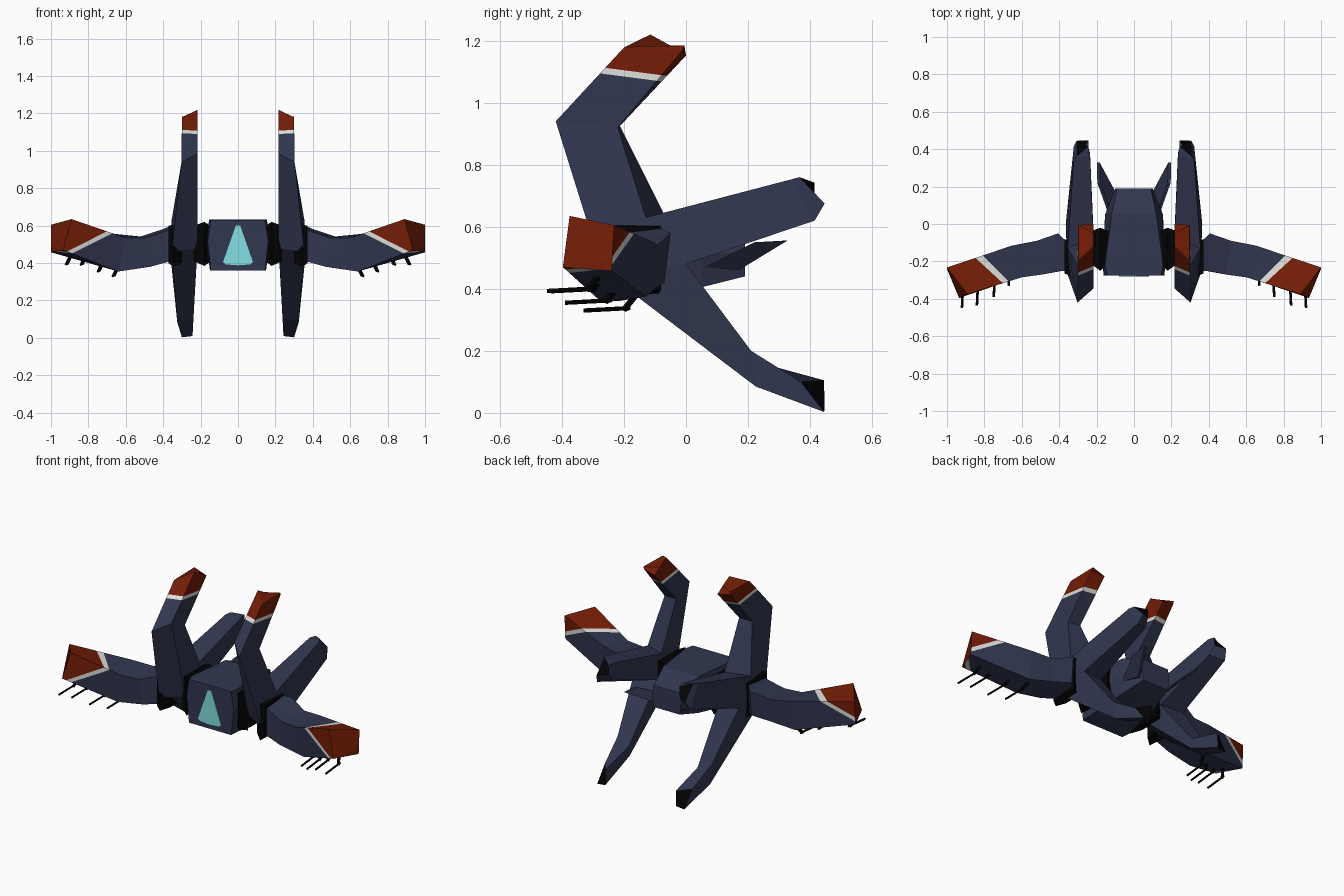
import bpy, bmesh
from mathutils import Vector as V

if "Cube" in bpy.data.objects:
    bpy.data.objects.remove(bpy.data.objects["Cube"])


def mat(name, r, g, b):
    m = bpy.data.materials.new(name)
    m.diffuse_color = (r, g, b, 1)
    m.use_nodes = True
    m.node_tree.nodes["Principled BSDF"].inputs["Base Color"].default_value = m.diffuse_color
    return m


NAVY = mat("navy hull", .031, .038, .080)
RED = mat("brick red", .175, .012, .002)
WHITE = mat("pale stripe", .74, .74, .72)
BLACK = mat("near black", .001, .001, .001)
TEAL = mat("teal glass", .22, .74, .76)


def loft(bm, sections, cap_start=True):
    """Skin a row of equal-sided sections, cap the ends and return the last cap."""
    rows = [[bm.verts.new(p) for p in s] for s in sections]
    n = len(rows[0])
    for a, b in zip(rows, rows[1:]):
        for i in range(n):
            bm.faces.new((a[i], a[(i + 1) % n], b[(i + 1) % n], b[i]))
    if cap_start:
        bm.faces.new(rows[0][::-1])
    return bm.faces.new(rows[-1])


def paint(bm, co, no, width, where=lambda c: True):
    """Cut a stripe (slot 2) and colour everything beyond it (slot 1)."""
    co, no = V(co), V(no).normalized()
    for d in (0, width):
        geom = [f for f in bm.faces if where(f.calc_center_median())]
        geom += list({e for f in geom for e in f.edges}) + list({v for f in geom for v in f.verts})
        bmesh.ops.bisect_plane(bm, geom=geom, plane_co=co + no * d, plane_no=no)
    for f in bm.faces:
        c = f.calc_center_median()
        d = (c - co).dot(no)
        if d > 0 and where(c):
            f.material_index = 2 if d < width else 1


def finish(bm, name, mats, mirror=True):
    bmesh.ops.remove_doubles(bm, verts=bm.verts, dist=.0005)
    bmesh.ops.recalc_face_normals(bm, faces=bm.faces)
    me = bpy.data.meshes.new(name)
    bm.to_mesh(me)
    bm.free()
    ob = bpy.data.objects.new(name, me)
    bpy.context.collection.objects.link(ob)
    for m in mats:
        me.materials.append(m)
    if mirror:
        ob.modifiers.new("mirror", 'MIRROR')
    return ob


def blade(xi, xo, of, inf, inb, ob):
    """Section of a side blade: (y, z) of outer/inner front and inner/outer back."""
    return [V((x, *p)) for x, p in ((xo, of), (xi, inf), (xi, inb), (xo, ob))]


def slab(x, y0, y1, z0, z1):
    return [V((x, y0, z0)), V((x, y1, z0)), V((x, y1, z1)), V((x, y0, z1))]


# central body: six-sided sections running front to back
bm = bmesh.new()
loft(bm, [[V((sx * w, y, z)) for sx, w, z in
           ((-1, wt, zt), (1, wt, zt), (1, wm, zm), (1, wb, zb), (-1, wb, zb), (-1, wm, zm))]
          for y, wt, wm, wb, zt, zm, zb in (
    (-.275, .145, .162, .145, .63, .52, .36),
    (-.22, .155, .168, .15, .632, .51, .36),
    (.05, .12, .155, .12, .632, .51, .405),
    (.19, .09, .10, .09, .575, .52, .44))])
finish(bm, "body", [NAVY], False)

# cockpit window plate
bm = bmesh.new()
outline = [(.012, .60), (.08, .405), (.065, .393), (0, .388), (-.065, .393), (-.08, .405), (-.012, .60)]
loft(bm, [[V((x, y, z)) for x, z in outline] for y in (-.272, -.28)])
finish(bm, "cockpit_window", [TEAL], False)

# dark joints between body and blades, and between blades and arms
bm = bmesh.new()
loft(bm, [slab(.13, -.20, -.04, .42, .59), slab(.18, -.25, -.02, .385, .62),
          slab(.235, -.21, -.04, .41, .60)])
finish(bm, "inner_joint", [BLACK])
bm = bmesh.new()
loft(bm, [slab(.30, -.24, -.10, .40, .58), slab(.345, -.275, -.09, .38, .605),
          slab(.372, -.265, -.08, .40, .60)])
finish(bm, "outer_joint", [BLACK])

# three-pointed side blade: horn, rear wing and leg around a triangular hub
bm = bmesh.new()
Ao, Bo, Co = V((.355, -.27, .46)), V((.355, -.13, .63)), V((.365, 0, .48))
Ai, Bi, Ci = V((.217, -.21, .48)), V((.217, -.07, .64)), V((.217, -.03, .49))
for tri in ((Ao, Bo, Co), (Ai, Ci, Bi)):
    bm.faces.new([bm.verts.new(p) for p in tri])
loft(bm, [[Ao, Ai, Bi, Bo],
          blade(.217, .302, (-.42, .94), (-.345, .985), (-.213, .925), (-.22, .92)),
          blade(.217, .30, (-.20, 1.178), (-.12, 1.215), (0, 1.152), (-.015, 1.165)),
          blade(.217, .298, (-.19, 1.18), (-.115, 1.22), (-.05, 1.184), (-.005, 1.184))], False)
wing_end = loft(bm, [[Bo, Bi, Ci, Co],
                     blade(.235, .322, (.34, .753), (.37, .745), (.38, .64), (.415, .62)),
                     blade(.245, .305, (.366, .76), (.415, .742), (.415, .69), (.447, .675))], False)
leg_end = loft(bm, [[Ao, Ai, Ci, Co],
                    blade(.238, .325, (.225, .085), (.215, .105), (.225, .165), (.21, .20)),
                    blade(.243, .30, (.445, .003), (.447, .01), (.445, .105), (.37, .10))], False)
for f in (wing_end, leg_end):  # black thruster ends
    f.material_index = 3
bmesh.ops.remove_doubles(bm, verts=bm.verts, dist=.0005)
paint(bm, (.25, -.28, 1.095), (0, .13, .99), .02, lambda c: c.z > .7 and c.y < .05)
finish(bm, "side_blade", [NAVY, RED, WHITE, BLACK])

# small rear fin
bm = bmesh.new()
fin = [V(p) for p in ((.195, .328, .556), (.192, .22, .55), (.135, .06, .47), (.11, .17, .46))]
loft(bm, [[p + V((dx, 0, 0)) for p in fin] for dx in (-.012, .004)])
finish(bm, "rear_fin", [NAVY])

# cranked arm with painted tip: front-top, back-top, back-bottom, front-bottom
bm = bmesh.new()
loft(bm, [[V(p) for p in s] for s in (
    ((.36, -.25, .58), (.37, -.085, .595), (.37, -.09, .42), (.36, -.25, .41)),
    ((.39, -.25, .57), (.405, -.05, .58), (.40, -.07, .42), (.38, -.25, .405)),
    ((.49, -.27, .535), (.52, -.09, .542), (.51, -.10, .40), (.47, -.26, .38)),
    ((.60, -.285, .535), (.65, -.115, .555), (.66, -.13, .375), (.64, -.27, .355)),
    ((.89, -.375, .635), (1.0, -.232, .605), (1.0, -.24, .458), (.935, -.397, .47)))])
paint(bm, (.67, -.30, .563), (.30, -.41, .86), .022, lambda c: c.x > .6)
for f in bm.faces:  # outer end is fully red
    c = f.calc_center_median()
    if c.x > .94 and abs(f.normal.z) < .5:
        f.material_index = 1
finish(bm, "arm", [NAVY, RED, WHITE])

# guns: a barrel pointing forward, hung from the arm by a short strut
bm = bmesh.new()


def rod(a, b, r):
    a, b = V(a), V(b)
    d = (b - a).normalized()
    u = d.cross(V((1, .1, .2))).normalized() * r
    w = d.cross(u)
    loft(bm, [[p + u, p + w, p - u, p - w] for p in (a, b)])


for x, z, y in ((.92, .393, -.448), (.84, .392, -.435), (.75, .355, -.39), (.67, .33, -.33)):
    rod((x, y, z), (x - .008, y + .15, z + .008), .007)
    rod((x - .005, y + .13, z + .002), (x - .035, y + .18, z + .065), .010)
finish(bm, "guns", [BLACK])
